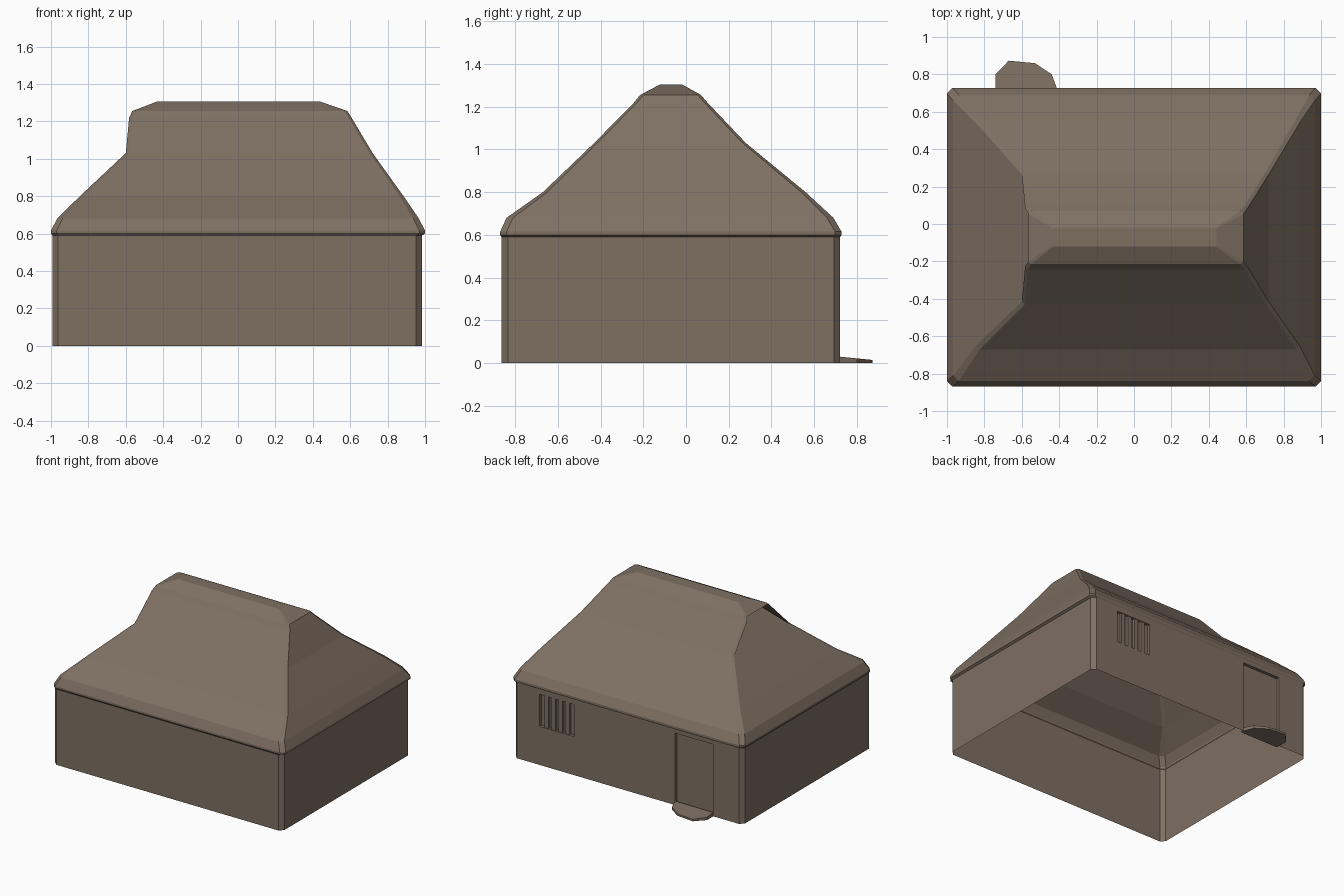
import bpy, bmesh

if "Cube" in bpy.data.objects:
    bpy.data.objects.remove(bpy.data.objects["Cube"])

clay = bpy.data.materials.new("warm brown")
clay.diffuse_color = (0.21, 0.162, 0.124, 1)
clay.use_nodes = True
clay.node_tree.nodes["Principled BSDF"].inputs["Base Color"].default_value = clay.diffuse_color


def finish(name, bm, recalc=True):
    bmesh.ops.remove_doubles(bm, verts=bm.verts, dist=0.0005)
    if recalc:
        bmesh.ops.recalc_face_normals(bm, faces=bm.faces)
    me = bpy.data.meshes.new(name)
    bm.to_mesh(me)
    bm.free()
    me.materials.append(clay)
    ob = bpy.data.objects.new(name, me)
    bpy.context.collection.objects.link(ob)
    return ob


def face(bm, pts):
    return bm.faces.new([bm.verts.new(p) for p in pts])


def ring(z, x0, x1, y0, y1, c):
    """Rectangle with cut corners; side 0 front, 2 right, 4 back, 6 left."""
    return [(x, y, z) for x, y in (
        (x0 + c, y0), (x1 - c, y0), (x1, y0 + c), (x1, y1 - c),
        (x1 - c, y1), (x0 + c, y1), (x0, y1 - c), (x0, y0 + c))]


def box(name, x0, x1, y0, y1, z0, z1):
    bm = bmesh.new()
    bmesh.ops.create_cube(bm, size=1)
    for v in bm.verts:
        v.co = ((x0 + x1) / 2 + v.co.x * (x1 - x0),
                (y0 + y1) / 2 + v.co.y * (y1 - y0),
                (z0 + z1) / 2 + v.co.z * (z1 - z0))
    return finish(name, bm)


# Walls: cut-corner shell, back wall tiled around the window and the door
X0, X1, Y0, Y1, EAVE, C = -0.993, 0.983, -0.863, 0.722, 0.59, 0.03
WINDOW = (0.46, 0.76, 0.30, 0.55)
DOOR = (-0.74, -0.41, 0.0, 0.56)
DEPTH = 0.025
bm = bmesh.new()
low = ring(0, X0, X1, Y0, Y1, C)
high = ring(EAVE, X0, X1, Y0, Y1, C)
for i in range(8):
    j = (i + 1) % 8
    if i != 4:
        face(bm, (low[i], low[j], high[j], high[i]))
xs = [X0 + C, DOOR[0], DOOR[1], WINDOW[0], WINDOW[1], X1 - C]
zs = [0, WINDOW[2], WINDOW[3], DOOR[3], EAVE]
for xa, xb in zip(xs, xs[1:]):
    for za, zb in zip(zs, zs[1:]):
        hole = any(o[0] <= xa and xb <= o[1] and o[2] <= za and zb <= o[3]
                   for o in (WINDOW, DOOR))
        if not hole:
            face(bm, ((xb, Y1, za), (xa, Y1, za), (xa, Y1, zb), (xb, Y1, zb)))
finish("walls", bm)

# Recesses: back panel plus four jambs
for name, (xa, xb, za, zb) in (("window_recess", WINDOW), ("door_recess", DOOR)):
    bm = bmesh.new()
    outer = [(xb, Y1, za), (xa, Y1, za), (xa, Y1, zb), (xb, Y1, zb)]
    inner = [(x, Y1 - DEPTH, z) for x, y, z in outer]
    face(bm, inner)
    for i in range(4):
        j = (i + 1) % 4
        face(bm, (outer[i], outer[j], inner[j], inner[i]))
    finish(name, bm, recalc=False)

# Window bars
for i in range(4):
    x = WINDOW[0] + 0.06 * (i + 1)
    box("window_bar", x - 0.017, x + 0.017, Y1 - DEPTH, Y1 - 0.005,
        WINDOW[2], WINDOW[3])

# Door step: fan-shaped slab sloping down to its rim
rim = [(-0.74, 0.72), (-0.74, 0.80), (-0.67, 0.873), (-0.53, 0.86),
       (-0.44, 0.80), (-0.41, 0.72)]
bm = bmesh.new()
top = [(x, y, 0.03 - 0.1 * (y - 0.72)) for x, y in rim]
base = [(x, y, 0) for x, y in rim]
face(bm, top)
face(bm, base[::-1])
for i in range(6):
    j = (i + 1) % 6
    face(bm, (base[i], base[j], top[j], top[i]))
finish("door_step", bm)

# Roof: stacked rings (z, left, right, front, back, corner cut)
levels = [
    (EAVE, X0, X1, Y0, Y1, C),
    (0.60, -1.0, 1.0, -0.87, 0.728, 0.03),
    (0.615, -1.0, 1.0, -0.87, 0.728, 0.03),
    (0.68, -0.967, 0.967, -0.84, 0.69, 0.03),
    (0.80, -0.845, 0.885, -0.67, 0.56, 0.02),
    (1.03, -0.60, 0.72, -0.43, 0.28, 0.015),
    (1.22, -0.582, 0.607, -0.243, 0.10, 0.015),
    (1.255, -0.565, 0.585, -0.215, 0.07, 0.015),
    (1.305, -0.435, 0.44, -0.12, -0.02, 0.005),
]
rings = [ring(*l) for l in levels]
bm = bmesh.new()
for k, (a, b) in enumerate(zip(rings, rings[1:])):
    for i in range(8):
        j = (i + 1) % 8
        if i == 6 and k in (5, 6):     # open gablet at the left end
            continue
        face(bm, (a[i], a[j], b[j], b[i]))
face(bm, rings[-1])
# Left hip carries on under the gablet
a, b = rings[5][6], rings[5][7]
face(bm, (a, b, (-0.37, -0.22, 1.245), (-0.37, 0.075, 1.245)))
finish("roof", bm)
